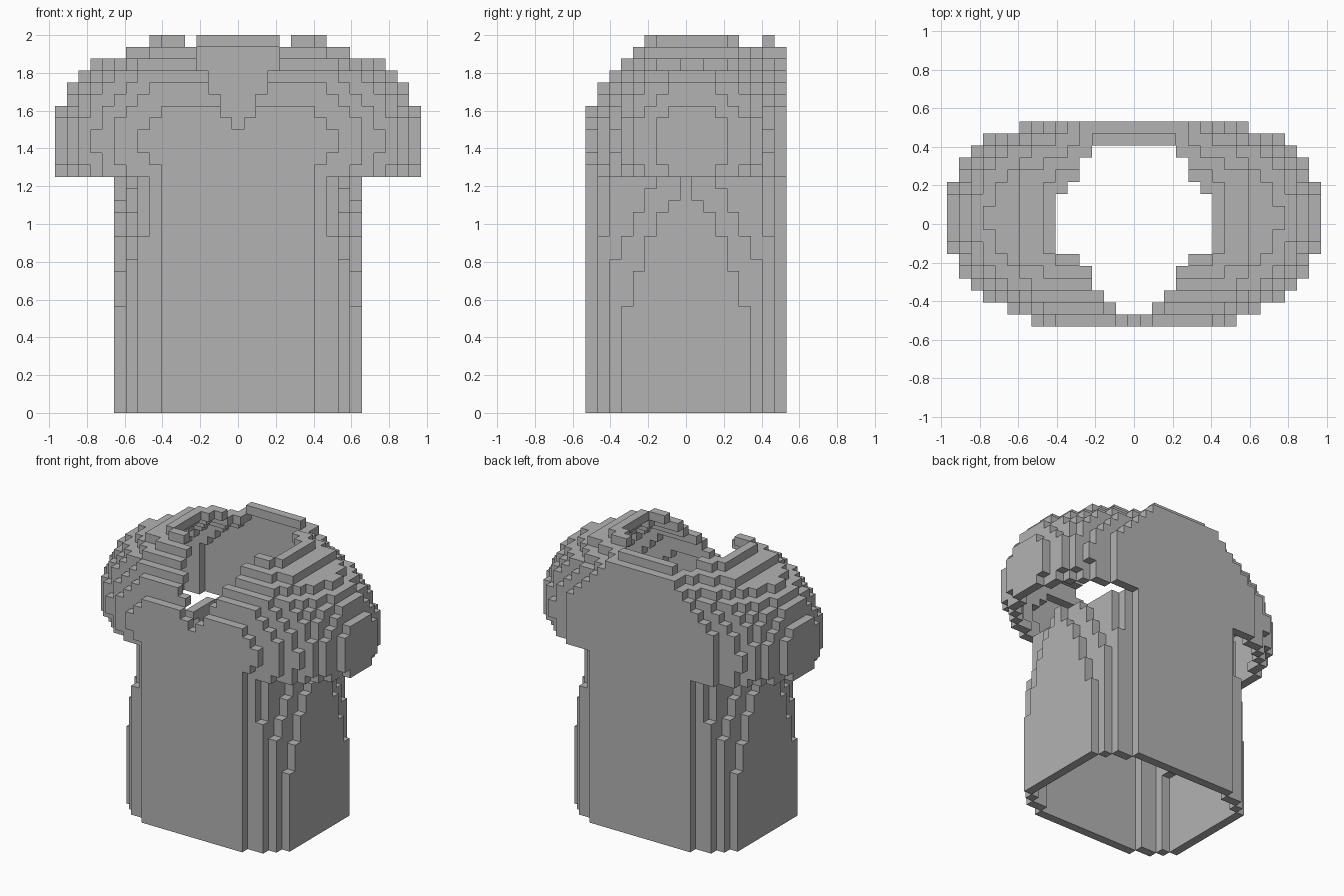
import bpy
import bmesh
from mathutils import Vector

if "Cube" in bpy.data.objects:
    bpy.data.objects.remove(bpy.data.objects["Cube"], do_unlink=True)

UNIT = 2 / 32          # edge of one block
HEM = 20               # layer where the sleeves begin

cloth = bpy.data.materials.new("grey_cloth")
cloth.use_nodes = True
GREY = (0.45, 0.45, 0.45, 1)
cloth.diffuse_color = GREY
cloth.node_tree.nodes["Principled BSDF"].inputs["Base Color"].default_value = GREY


def stepped(z, limits, start):
    """Half depth that loses one block at every height limit."""
    return start - sum(z >= limit for limit in limits)


# Torso: rounded rectangular tube whose sides taper towards the armpits
def in_torso(x, y, z):
    if x <= 6:
        depth = 8
    elif x == 7:
        depth = 7
    elif x == 8:
        depth = stepped(z, (15,), 7)
    elif x == 9:
        depth = stepped(z, (13, 15, 17, 19), 6)
    elif x == 10:
        depth = stepped(z, (9, 12, 15, 17, 18), 5)
    else:
        return False
    return abs(y) <= depth


# Shoulders and sleeves: ellipsoid with a sloping chest and a flat back
def in_shoulders(x, y, z):
    if x <= 6 and y >= 5 and z <= 34 - x and z <= 38 - y:
        return True
    if (z >= 30 and x > 69 - 2 * z) or (y == 8 and x > 9):
        return False
    depth = y - 1 if y > 0 else -y
    if y < 0 and (y / 9) ** 2 + ((z - 19) / 12.5) ** 2 > 1.046:
        return False
    return (x / 15.45) ** 2 + (depth / 9.05) ** 2 + ((z - 22.5) / 9.7) ** 2 <= 1.053


def in_solid(x, y, z):
    if z < 0 or z > 31 or abs(y) > 8:
        return False
    return (in_torso if z < HEM else in_shoulders)(abs(x), y, z)


# Neck: round opening at the top that runs into a V at the front
def in_neck(x, y, z):
    if z < 24 or y > 6:
        return False
    if y < -3:
        return abs(x) <= min(3, (z - 23) // 2)
    if y == -3:
        return abs(x) <= 4
    return abs(x) <= (6 if y <= 2 else 5 if y == 3 else 4 if y <= 5 else 3)


# Hollow the solid to one block thick, left open underneath
SIDES = [Vector(v) for v in ((1, 0, 0), (-1, 0, 0), (0, 1, 0),
                             (0, -1, 0), (0, 0, 1), (0, 0, -1))]
solid = {(x, y, z) for x in range(-15, 16) for y in range(-8, 9)
         for z in range(32) if in_solid(x, y, z)}


def is_inner(cell):
    return all(tuple(int(c) for c in Vector(cell) + side) in solid
               for side in SIDES[:5])


shell = {c for c in solid if not in_neck(*c) and not is_inner(c)}


def part_of(cell):
    x, y, z = cell
    if z < HEM or abs(x) <= 8:
        return "torso"
    return "left_sleeve" if x > 0 else "right_sleeve"


# Skin only the exposed block sides, one object per part
def build_part(name):
    bm = bmesh.new()
    for cell in sorted(c for c in shell if part_of(c) == name):
        middle = Vector(cell) + Vector((0, 0, 0.5))
        for side in SIDES:
            if tuple(int(c) for c in Vector(cell) + side) in shell:
                continue
            u = Vector((side.y, side.z, side.x))
            v = side.cross(u)
            corners = [middle + (side + a * u + b * v) / 2
                       for a, b in ((-1, -1), (1, -1), (1, 1), (-1, 1))]
            bm.faces.new([bm.verts.new(p * UNIT) for p in corners])
    bmesh.ops.remove_doubles(bm, verts=bm.verts, dist=UNIT / 100)
    mesh = bpy.data.meshes.new(name)
    bm.to_mesh(mesh)
    bm.free()
    mesh.materials.append(cloth)
    bpy.context.collection.objects.link(bpy.data.objects.new(name, mesh))


for part in ("torso", "left_sleeve", "right_sleeve"):
    build_part(part)
